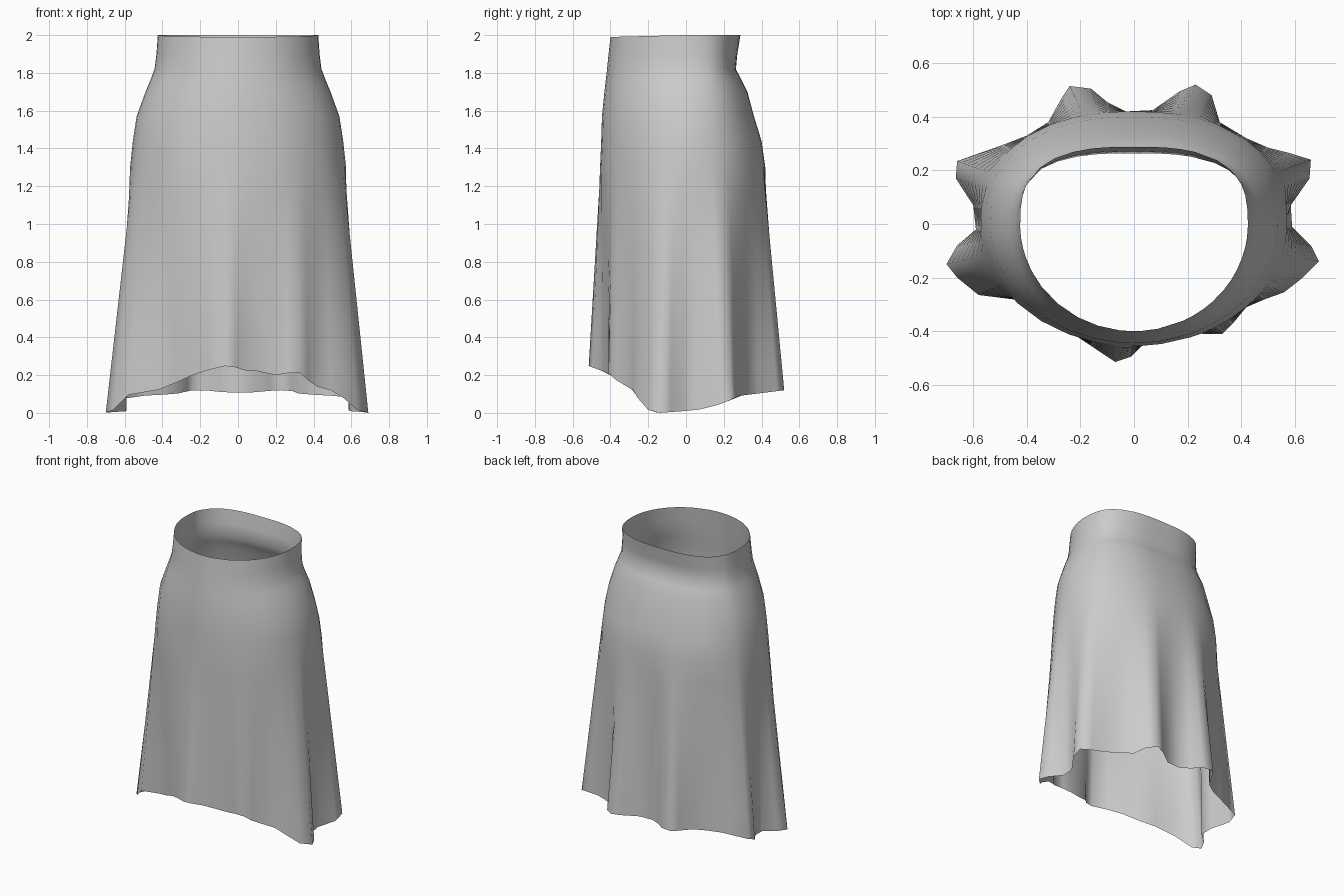
import bpy, bmesh
from math import atan2, sin, cos

# Hem outline seen from above, counter-clockwise from the front, with its folds
HEM = [(-.07, -.515), (-.01, -.495), (.03, -.455), (.10, -.44), (.20, -.40), (.26, -.41),
       (.33, -.41), (.37, -.37), (.42, -.31), (.49, -.28), (.56, -.255), (.63, -.20),
       (.69, -.14), (.66, -.08), (.59, -.01), (.585, .07), (.655, .17), (.66, .24),
       (.58, .265), (.50, .285), (.42, .32), (.32, .38), (.29, .48), (.23, .52), (.17, .495),
       (.07, .425), (-.03, .42), (-.10, .455), (-.16, .505), (-.24, .515), (-.27, .47),
       (-.32, .38), (-.40, .33), (-.49, .295), (-.66, .235), (-.665, .17), (-.60, .07),
       (-.59, -.02), (-.66, -.08), (-.70, -.15), (-.66, -.20), (-.58, -.265), (-.42, -.285),
       (-.33, -.345), (-.24, -.40), (-.16, -.455)]
# Hem height depending on depth (y, z)
HEM_Z = [(-.52, .25), (-.41, .21), (-.38, .18), (-.28, .12), (-.25, .07), (-.19, .005),
         (-.14, 0), (.06, .015), (.2, .05), (.28, .09), (.52, .12)]
# Body rings: z, half width, front depth, back depth, back squareness
RINGS = [(2.0, .425, .40, .288, 2.8), (1.90, .432, .41, .272, 2.8), (1.82, .442, .418, .264, 2.8),
         (1.76, .465, .425, .295, 2.6), (1.70, .49, .432, .325, 2.5), (1.57, .537, .445, .36, 2.3),
         (1.44, .557, .449, .40, 2.3), (1.30, .572, .455, .42, 2.3)]
STEPS = 8


def hem_height(y):
    y = min(max(y, HEM_Z[0][0]), HEM_Z[-1][0])
    for (a, za), (b, zb) in zip(HEM_Z, HEM_Z[1:]):
        if y <= b:
            return za + (zb - za) * (y - a) / (b - a)


def ring_point(ring, angle):
    z, w, front, back, n = ring
    c, s = cos(angle), sin(angle)
    d, n = (back, n) if s > 0 else (front, 2)
    r = (abs(c / w) ** n + abs(s / d) ** n) ** (-1 / n)
    if z == 2.0 and s < 0:
        z += .01 * s          # waist dips slightly at the front
    return r * c, r * s, z


# Skirt: smooth waist and hips, then folds growing down to the hem
bm = bmesh.new()
columns = []
for x, y in HEM:
    angle = atan2(y, x)
    pts = [ring_point(r, angle) for r in RINGS]
    hip, hem = pts[-1], (x, y, hem_height(y))
    for i in range(1, STEPS + 1):
        t = i / STEPS
        pts.append(tuple(a + (b - a) * t for a, b in zip(hip, hem)))
    columns.append([bm.verts.new(p) for p in pts])
for a, b in zip(columns, columns[1:] + columns[:1]):
    for i in range(len(a) - 1):
        bm.faces.new((a[i], a[i + 1], b[i + 1], b[i]))
mesh = bpy.data.meshes.new("skirt")
bm.to_mesh(mesh)
bm.free()
mesh.shade_smooth()
skirt = bpy.data.objects.new("skirt", mesh)
bpy.context.collection.objects.link(skirt)
